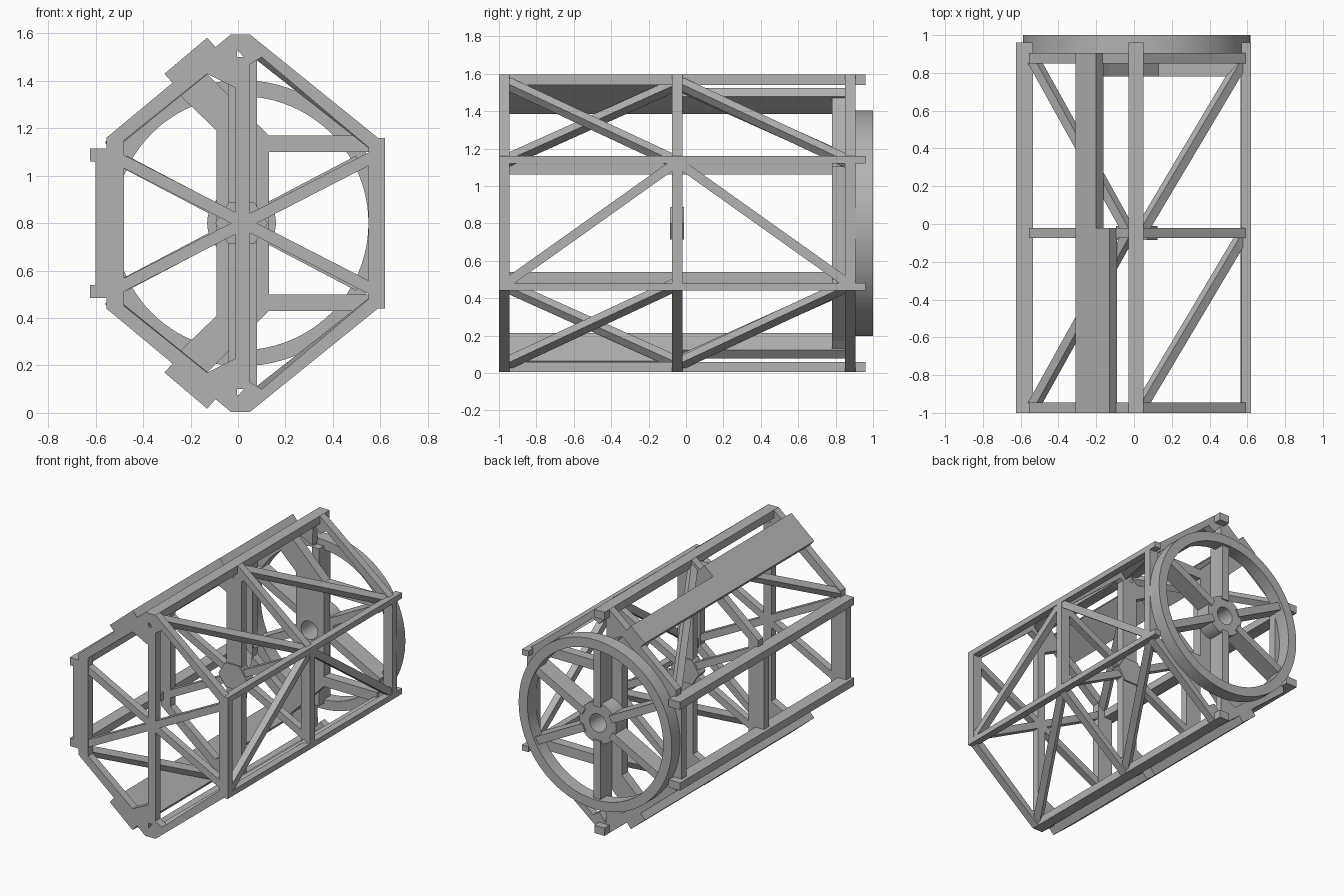
import bpy, bmesh, math
from mathutils import Vector

cube = bpy.data.objects.get("Cube")
if cube:
    bpy.data.objects.remove(cube)

metal = bpy.data.materials.new("grey metal")
metal.use_nodes = True
GREY = (0.45, 0.45, 0.45, 1)
metal.diffuse_color = GREY
metal.node_tree.nodes["Principled BSDF"].inputs["Base Color"].default_value = GREY

MID = 0.8                      # height of the long axis
HUB = Vector((0.015, 0, MID))  # centre of the spokes
FRAMES = {"front": (-1, -0.945), "middle": (-0.075, -0.02), "rear": (0.85, 0.905)}
SIDES = (("upper", 1), ("lower", -1))


def add_object(name, bm):
    bmesh.ops.recalc_face_normals(bm, faces=bm.faces)
    mesh = bpy.data.meshes.new(name)
    bm.to_mesh(mesh)
    bm.free()
    mesh.materials.append(metal)
    ob = bpy.data.objects.new(name, mesh)
    bpy.context.collection.objects.link(ob)
    return ob


def prism(name, outline, y0, y1, s=1):
    """Extrude an (x, height from axis) outline along y; s = -1 flips it."""
    bm = bmesh.new()
    face = bm.faces.new([bm.verts.new((x, y0, MID + s * h)) for x, h in outline])
    out = bmesh.ops.extrude_face_region(bm, geom=[face])
    moved = [v for v in out["geom"] if isinstance(v, bmesh.types.BMVert)]
    bmesh.ops.translate(bm, verts=moved, vec=(0, y1 - y0, 0))
    return add_object(name, bm)


def box(name, x0, x1, y0, y1, h0, h1, s=1):
    return prism(name, [(x0, h0), (x1, h0), (x1, h1), (x0, h1)], y0, y1, s)


def beam(name, a, b, normal, width, thick):
    """Square bar from a to b lying in the face with the given normal."""
    a, b = Vector(a), Vector(b)
    along = (b - a).normalized()
    n = Vector(normal)
    n = (n - along * n.dot(along)).normalized() * thick / 2
    side = along.cross(n).normalized() * width / 2
    bm = bmesh.new()
    ends = [[bm.verts.new(p + i * side + j * n)
             for i, j in ((1, 1), (-1, 1), (-1, -1), (1, -1))] for p in (a, b)]
    for ring in ends:
        bm.faces.new(ring)
    for i in range(4):
        k = (i + 1) % 4
        bm.faces.new((ends[0][i], ends[0][k], ends[1][k], ends[1][i]))
    return add_object(name, bm)


def tube(name, outer, inner, y0, y1, steps=64):
    bm = bmesh.new()
    rings = []
    for r, y in ((outer, y0), (outer, y1), (inner, y1), (inner, y0)):
        rings.append([bm.verts.new((HUB.x + r * math.cos(t), y, HUB.z + r * math.sin(t)))
                      for t in (math.tau * i / steps for i in range(steps))])
    for k in range(4):
        p, q = rings[k], rings[(k + 1) % 4]
        for i in range(steps):
            j = (i + 1) % steps
            bm.faces.new((p[i], p[j], q[j], q[i]))
    ob = add_object(name, bm)
    bpy.ops.object.select_all(action='DESELECT')
    ob.select_set(True)
    bpy.context.view_layer.objects.active = ob
    bpy.ops.object.shade_smooth_by_angle()
    return ob


# Long rails
for side, s in SIDES:
    box(side + "_centre_rail", -0.03, 0.05, -1, 0.96, 0.74, 0.796, s)
    box(side + "_left_rail", 0.57, 0.62, -1, 0.96, 0.32, 0.36, s)
    box(side + "_right_rail", -0.625, -0.535, -1, 0.96, 0.26, 0.315, s)

# Hexagonal frames
for frame, (y0, y1) in FRAMES.items():
    box(frame + "_left_post", 0.55, 0.62, y0, y1, -0.36, 0.36)
    box(frame + "_right_post", -0.6, -0.48, y0, y1, -0.315, 0.315)
    for side, s in SIDES:
        prism(f"{frame}_{side}_left_chord",
              [(0.05, 0.796), (0.59, 0.36), (0.62, 0.32), (0.55, 0.32),
               (0.10, 0.70), (0.05, 0.67), (-0.01, 0.74), (-0.03, 0.796)], y0, y1, s)
        prism(f"{frame}_{side}_right_chord",
              [(-0.03, 0.796), (-0.555, 0.36), (-0.555, 0.28), (-0.48, 0.28),
               (-0.48, 0.35), (-0.13, 0.63), (-0.01, 0.57), (0.0, 0.796)], y0, y1, s)

# Front and middle frame spokes
for frame, half in (("front", 0.03), ("middle", 0.06)):
    y0, y1 = FRAMES[frame]
    yc = (y0 + y1) / 2
    box(frame + "_vertical_spoke", 0.02 - half, 0.02 + half, y0, y1, -0.7, 0.7)
    for side, s in SIDES:
        beam(f"{frame}_{side}_cross_spoke", (-0.52, yc, MID + s * 0.28),
             (0.57, yc, MID - s * 0.28), (0, 1, 0), 0.05, y1 - y0 - 0.004)
prism("middle_hub", [(HUB.x + 0.11 * math.cos(i * math.pi / 3),
                      0.1 * math.sin(i * math.pi / 3)) for i in range(6)], -0.085, -0.01)

# Diagonal braces in each bay
for bay, y0, y1 in (("front", -0.96, -0.06), ("rear", -0.035, 0.865)):
    for side, s in SIDES:
        beam(f"{bay}_{side}_left_brace", (0.04, y0, MID + s * 0.75),
             (0.575, y1, MID + s * 0.33), (0.63, 0, s * 0.78), 0.05, 0.05)
        ya, yb = (y0, y1) if bay == "front" else (y1, y0)
        beam(f"{bay}_{side}_right_brace", (-0.53, ya, MID + s * 0.335),
             (-0.03, yb, MID + s * 0.74), (-0.63, 0, s * 0.78), 0.05, 0.05)
    up = 1 if bay == "front" else -1
    beam(bay + "_side_brace", (0.59, y0, MID - up * 0.32),
         (0.59, y1, MID + up * 0.32), (1, 0, 0), 0.05, 0.05)

# Slanted plates, narrower in the rear bay
for side, s in SIDES:
    prism(side + "_front_plate", [(-0.31, 0.63), (-0.13, 0.782), (-0.09, 0.737),
                                  (-0.27, 0.585)], -1, -0.02, s)
    prism(side + "_rear_plate", [(-0.31, 0.63), (-0.20, 0.723), (-0.162, 0.678),
                                 (-0.27, 0.585)], -0.02, 0.905, s)

# Rear bracket with arms and a bored centre
half = [(0.55, 0.30), (0.55, 0.37), (0.13, 0.37), (-0.13, 0.63), (-0.165, 0.67),
        (-0.27, 0.585), (-0.235, 0.53), (-0.09, 0.39)]
outline = [(0.13, 0.30)] + half + [(x, -h) for x, h in reversed(half)] + [(0.13, -0.30)]
bracket = prism("rear_bracket", outline, 0.78, 0.85)
bore = prism("bore_cutter", [(HUB.x + 0.065 * math.cos(i * math.tau / 32),
                              0.065 * math.sin(i * math.tau / 32)) for i in range(32)],
             0.7, 1.1)
bore.hide_render = True
bore.hide_set(True)
cut = bracket.modifiers.new("bore", 'BOOLEAN')
cut.operation = 'DIFFERENCE'
cut.object = bore

# Rear wheel
tube("wheel_rim", 0.603, 0.535, 0.905, 1.0, 96)
tube("wheel_hub", 0.145, 0.065, 0.85, 0.97, 48)
for i in range(6):
    t = math.radians((27.7, 90, 152.3, 207.7, 270, 332.3)[i])
    d = Vector((math.cos(t), 0, math.sin(t)))
    depth = Vector((0, 0.915, 0))
    beam(f"wheel_spoke_{i + 1}", HUB + depth + d * 0.12, HUB + depth + d * 0.56,
         (0, 1, 0), 0.055, 0.13)
